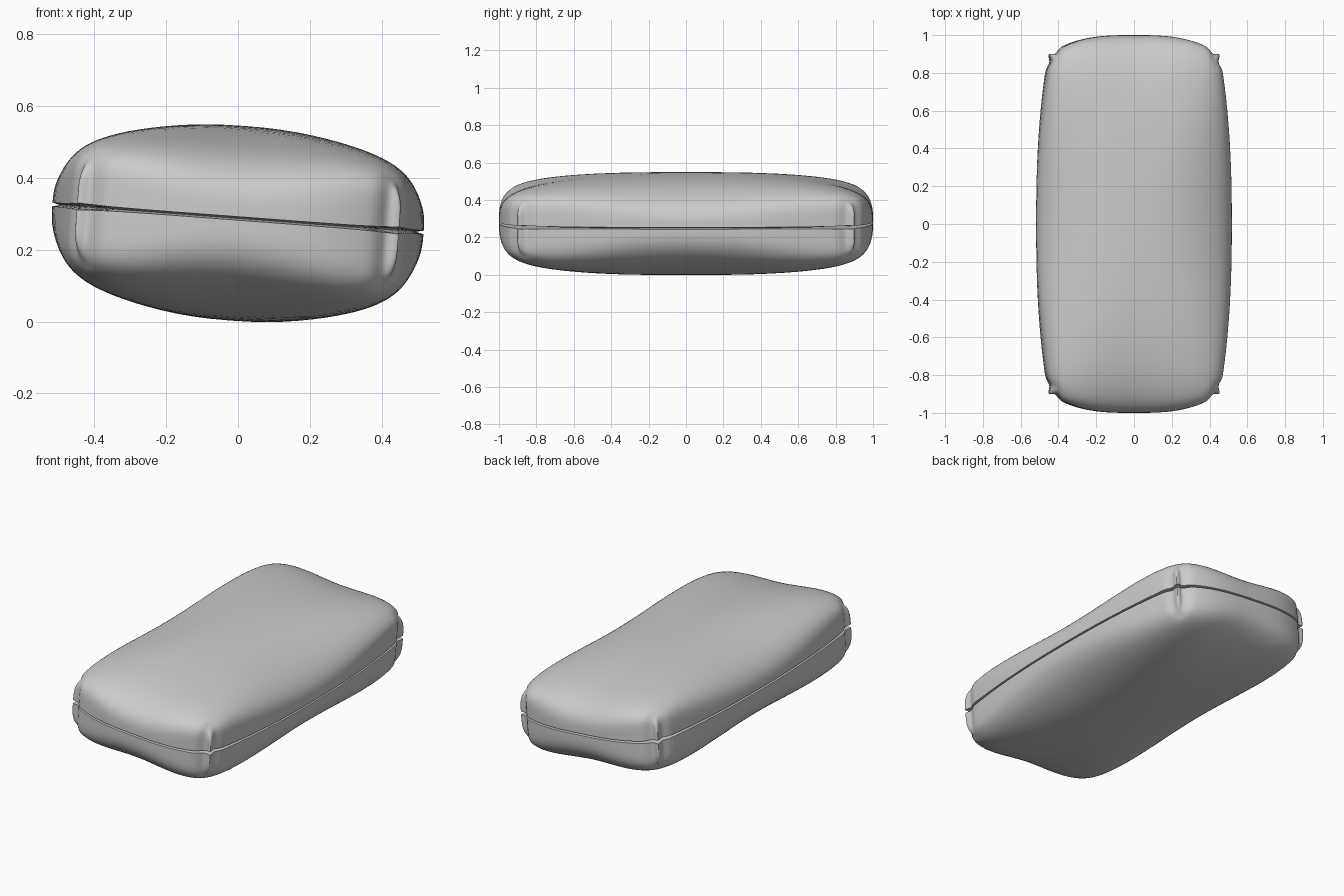
import bpy, bmesh, math
from mathutils import Matrix

cube = bpy.data.objects.get("Cube")
if cube:
    bpy.data.objects.remove(cube, do_unlink=True)

mat = bpy.data.materials.new("soft grey fabric")
mat.use_nodes = True
grey = (0.6, 0.6, 0.6, 1)
mat.diffuse_color = grey
mat.node_tree.nodes["Principled BSDF"].inputs["Base Color"].default_value = grey

N = 28  # grid steps from centre to edge
# samples packed tightly towards the edges
half = [1 - (1 - i / N) ** 3 for i in range(N + 1)]
samples = [-s for s in reversed(half[1:])] + half
M = len(samples)


def pucker(a, b, centre, width):
    """Small dip of the outline beside each corner."""
    return math.exp(-((abs(a) - centre) / width) ** 2) * abs(b) ** 8


def plan(u, v):
    """Bulging rectangle with small pointed ears at the corners."""
    return (u * (0.45 + 0.068 * (1 - abs(v) ** 2.3) - 0.014 * pucker(v, u, 0.95, 0.03)),
            v * (0.9 + 0.1 * (1 - abs(u) ** 3) - 0.02 * pucker(u, v, 0.92, 0.05)))


def rise(a, b, base):
    """Edge roundness along a, boxier near the ends of b."""
    n = base + 3.4 * b * b
    return max(0, 1 - abs(a) ** n) ** (1 / n)


def cushion_half(name, height):
    bm = bmesh.new()
    sign = math.copysign(1, height)
    grid = []
    for v in samples:
        row = []
        for u in samples:
            gap = sign * (0.005 + 0.005 * abs(u * v) ** 6)
            dome = 1 - 0.16 * u * u - 0.08 * v * v
            z = gap + height * dome * rise(u, v, 2.6) * rise(v, u, 3.2)
            row.append(bm.verts.new((*plan(u, v), z)))
        grid.append(row)
    for j in range(M - 1):
        for i in range(M - 1):
            bm.faces.new((grid[j][i], grid[j][i + 1], grid[j + 1][i + 1], grid[j + 1][i]))
    # seam groove: rim turns inwards, cut back at the corners
    last = M - 1
    rim = ([(0, i) for i in range(last)] + [(j, last) for j in range(last)]
           + [(last, i) for i in range(last, 0, -1)] + [(j, 0) for j in range(last, 0, -1)])
    inner = []
    for j, i in rim:
        x, y = grid[j][i].co[:2]
        k = 0.96 - 0.13 * abs(samples[i] * samples[j]) ** 6
        inner.append(bm.verts.new((x * k, y * k, 0)))
    for a in range(len(rim)):
        b = (a + 1) % len(rim)
        bm.faces.new((grid[rim[a][0]][rim[a][1]], inner[a], inner[b],
                      grid[rim[b][0]][rim[b][1]]))
    bmesh.ops.recalc_face_normals(bm, faces=bm.faces)
    top = grid[N][N]
    top.normal_update()
    if top.normal.z * sign < 0:
        bmesh.ops.reverse_faces(bm, faces=bm.faces)
    # slight roll about the long axis
    bm.transform(Matrix.Translation((0, 0, 0.287)) @ Matrix.Rotation(math.radians(4.3), 4, 'Y'))
    mesh = bpy.data.meshes.new(name)
    bm.to_mesh(mesh)
    bm.free()
    mesh.materials.append(mat)
    obj = bpy.data.objects.new(name, mesh)
    bpy.context.collection.objects.link(obj)
    bpy.ops.object.select_all(action='DESELECT')
    obj.select_set(True)
    bpy.context.view_layer.objects.active = obj
    bpy.ops.object.shade_smooth_by_angle(angle=math.radians(60))


cushion_half("cushion_upper", 0.253)
cushion_half("cushion_lower", -0.28)
